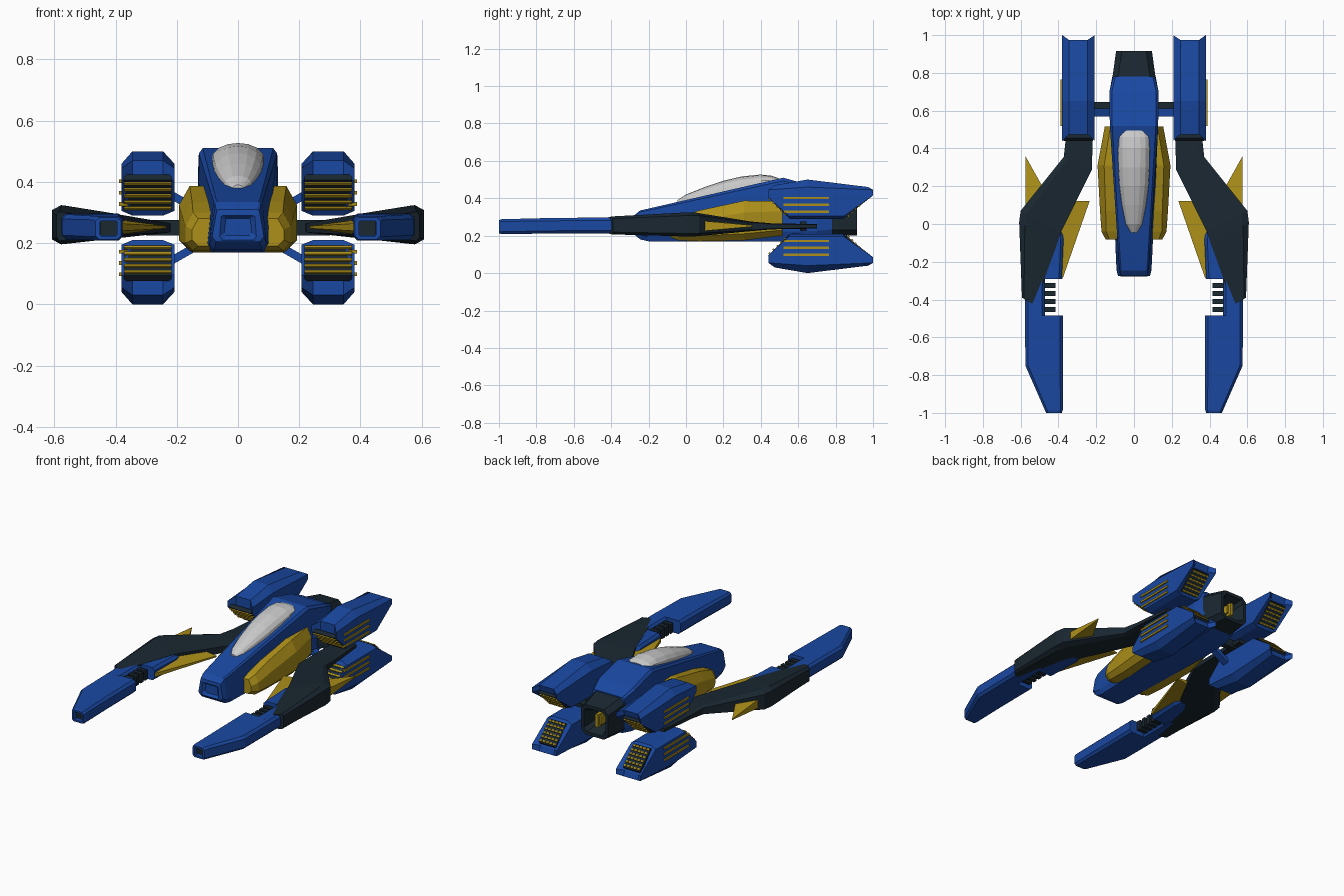
import bpy, bmesh, math
from mathutils import Vector, Matrix

if "Cube" in bpy.data.objects:
    bpy.data.objects.remove(bpy.data.objects["Cube"])

def material(name, rgb):
    m = bpy.data.materials.new(name)
    m.diffuse_color = (*rgb, 1)
    m.use_nodes = True
    m.node_tree.nodes["Principled BSDF"].inputs["Base Color"].default_value = m.diffuse_color
    return m

BLUE = material("blue", (0.01, 0.065, 0.36))
DARK = material("dark", (0.01, 0.02, 0.03))
GOLD = material("gold", (0.42, 0.28, 0.01))
MID = 0.25   # height of the plane that the nacelles are mirrored about

def finish(name, bm, mat, mirror=""):
    """Turn bm into an object; with 'z' in mirror, its z is measured from MID."""
    bmesh.ops.recalc_face_normals(bm, faces=bm.faces)
    me = bpy.data.meshes.new(name)
    bm.to_mesh(me)
    bm.free()
    ob = bpy.data.objects.new(name, me)
    bpy.context.collection.objects.link(ob)
    if mat:
        me.materials.append(mat)
    if "z" in mirror:
        ob.location.z = MID
    if mirror:
        mod = ob.modifiers.new("mirror", "MIRROR")
        mod.use_axis = ("x" in mirror, False, "z" in mirror)
        mod.use_mirror_merge = False
    return ob

def loft(name, rings, mat, mirror=""):
    bm = bmesh.new()
    vs = [[bm.verts.new(p) for p in r] for r in rings]
    n = len(rings[0])
    for a, b in zip(vs, vs[1:]):
        for i in range(n):
            j = (i + 1) % n
            bm.faces.new((a[i], a[j], b[j], b[i]))
    bm.faces.new(vs[0])
    bm.faces.new(vs[-1])
    return finish(name, bm, mat, mirror)

def add_box(bm, x, y, z, angle=0):
    """Box from x, y and z ranges, turned about the x axis round its centre."""
    c = Vector((sum(x) / 2, sum(y) / 2, sum(z) / 2))
    size = (x[1] - x[0], y[1] - y[0], z[1] - z[0], 1)
    bmesh.ops.create_cube(bm, size=1, matrix=Matrix.Translation(c)
                          @ Matrix.Rotation(angle, 4, 'X') @ Matrix.Diagonal(size))

def boxes(name, items, mat, mirror=""):
    bm = bmesh.new()
    for it in items:
        add_box(bm, *it)
    return finish(name, bm, mat, mirror)

def sec(y, x0, x1, z0, z1, c):
    """Chamfered rectangle across the y axis."""
    return [(x0 + c, y, z0), (x1 - c, y, z0), (x1, y, z0 + c), (x1, y, z1 - c),
            (x1 - c, y, z1), (x0 + c, y, z1), (x0, y, z1 - c), (x0, y, z0 + c)]

def hull(y, b, t, z0, z1):
    """Fuselage section: b and t are the half widths at bottom and top."""
    half = [(b * .85, z0), (b, z0 + .15 * (z1 - z0)), (t, z1 - .05 * (z1 - z0)), (t * .9, z1)]
    return [(x, y, z) for x, z in half] + [(-x, y, z) for x, z in reversed(half)]

# fuselage with recessed nose plate
loft("fuselage", [hull(-.265, .045, .04, .225, .28), hull(-.278, .06, .055, .21, .29),
                  hull(-.275, .085, .07, .205, .31), hull(-.245, .092, .075, .18, .335),
                  hull(-.2, .095, .08, .17, .345), hull(.52, .122, .128, .17, .51),
                  hull(.7, .13, .13, .185, .46), hull(.78, .115, .11, .2, .425)], BLUE)

# tail nozzle and its core
loft("tail_nozzle", [sec(.77, -.115, .115, .2, .42, .03), sec(.915, -.095, .095, .2, .39, .03),
                     sec(.915, -.075, .075, .22, .37, .02), sec(.82, -.05, .05, .25, .34, .02)], DARK)
boxes("nozzle_core", [((-.022, .022), (.81, .88), (.27, .32)),
                      ((-.01, .01), (.81, .895), (.255, .335))], GOLD)

# canopy, a faceted dome lofted along the sloping roof
canopy = []
for y, w, top in [(-.045, .018, .39), (0, .045, .42), (.1, .066, .46), (.2, .08, .494),
                  (.3, .086, .517), (.4, .088, .527), (.46, .084, .52), (.495, .066, .508)]:
    base = .335 + (y + .245) * .2
    canopy.append([(w * math.cos(math.pi * i / 8), y,
                    base + (top - base) * math.sin(math.pi * i / 8) ** .8) for i in range(9)])
loft("canopy", canopy, None)

# side pods
def pod(y, x, z0, z1, c):
    return [(.06, y, z0), (x - c, y, z0), (x, y, z0 + c), (x, y, z1 - 1.8 * c),
            (x - c, y, z1), (.06, y, z1)]
loft("side_pod", [pod(-.082, .15, .19, .28, .02), pod(-.04, .172, .175, .30, .025),
                  pod(.07, .18, .17, .335, .03), pod(.31, .193, .175, .387, .035),
                  pod(.515, .155, .2, .385, .03)], GOLD, "x")

# four engine nacelles: the flanks reach further than the middle at both ends
flank = [(.44, .195), (.65, .21), (1.0, .195), (1.0, .165), (.845, .055), (.55, .055), (.44, .155)]
core = [(.475, .22), (.65, .25), (.975, .21), (.965, .175), (.84, .04), (.555, .04), (.475, .15)]
loft("nacelle", [[(x, y, z) for y, z in p] for x, p in
                 [(.208, flank), (.245, core), (.345, core), (.38, flank)]], BLUE, "xz")

def slanted(p, q, t, off):
    """Point and turn on the slanted line p to q in the y-z plane, pushed out by off."""
    d = (Vector(q) - Vector(p)).normalized()
    c = Vector(p).lerp(Vector(q), t) + Vector((d.y, -d.x)) * off
    return c, math.atan2(d.y, d.x)

def grille(name, p, q, x, count, parts, off):
    length = (Vector(q) - Vector(p)).length
    c, a = slanted(p, q, .5, off)
    boxes(name + "_panel", [(x, (c.x - length / 2, c.x + length / 2),
                             (c.y - .012, c.y + .012), a)], DARK, "xz")
    bars, w = [], (x[1] - x[0]) / parts
    for i in range(count):
        c, a = slanted(p, q, (i + .5) / count, off * 1.0)
        s = -1 if off < 0 else 1
        c += Vector((math.sin(a), -math.cos(a))) * .013
        for k in range(parts):
            g = .12 * w if parts > 1 else 0
            bars.append(((x[0] + k * w + g, x[0] + (k + 1) * w - g),
                         (c.x - .005, c.x + .005), (c.y - .006, c.y + .006), a))
    boxes(name + "_bars", bars, GOLD, "xz")

# intake and exhaust grilles, and the slats on the outer flanks
grille("intake", (.447, .165), (.55, .065), (.217, .373), 5, 1, 0)
grille("exhaust", (.85, .057), (.962, .165), (.235, .355), 6, 5, 0)
boxes("flank_slat", [((.36, .388), (.52, .765), (z - .006, z + .006))
                     for z in (.078, .115, .152)], GOLD, "xz")

# struts between fuselage and nacelles
loft("diagonal_strut", [[(.1, y, .055), (.24, y, .135), (.24, y, .105), (.1, y, .025)]
                        for y in (.57, .612)], BLUE, "xz")
boxes("cross_strut", [((.08, .3), (.61, .645), (.225, .275))], DARK, "x")

# forward-swept arms, thin at the root and thick at the shoulder
arm = []
for (xi, yi, hi), (xo, yo, ho), zc in [((.22, .7, .012), (.34, .7, .012), .25),
                                       ((.22, .44, .013), (.36, .46, .016), .25),
                                       ((.222, .29, .015), (.372, .355, .026), .25),
                                       ((.385, -.04, .033), (.6, .07, .063), .26),
                                       ((.405, -.1, .037), (.608, .01, .064), .26),
                                       ((.525, -.43, .04), (.593, -.39, .048), .255)]:
    k = .85
    xm, ym = xi + (xo - xi) * k, yi + (yo - yi) * k
    arm.append([(xi, yi, zc - hi), (xm, ym, zc - ho), (xo, yo, zc - ho * .75),
                (xo, yo, zc + ho * .75), (xm, ym, zc + ho), (xi, yi, zc + hi)])
loft("arm", arm, DARK, "x")

# gun: sleeve, outer rail, coil and barrel with a hollow muzzle
loft("gun_sleeve", [sec(-.04, .38, .5, .22, .285, .015), sec(-.08, .373, .53, .215, .295, .015),
                    sec(-.29, .382, .53, .215, .295, .015)], BLUE, "x")
loft("gun_rail", [sec(y, .472, .577, .213, .297, .015) for y in (-.25, -.5)], BLUE, "x")
boxes("gun_coil", [((.415, .48), (y - .013, y + .013), (.225, .285))
                   for y in (-.325, -.367, -.41, -.452)], DARK, "x")
loft("gun_barrel", [sec(-.485, .377, .577, .213, .297, .015), sec(-.75, .377, .575, .211, .294, .015),
                    sec(-.985, .377, .472, .209, .288, .012), sec(-1.0, .382, .465, .212, .284, .012),
                    sec(-1.0, .395, .452, .224, .273, .004), sec(-.95, .395, .452, .224, .273, .004)],
     BLUE, "x")
boxes("muzzle", [((.396, .451), (-.975, -.94), (.225, .272))], DARK, "x")

# blades on the inside and outside of each arm: sharp tip, thicker root
def blade(name, tri, mat=GOLD):
    loft(name, [[(x, y, .252 + s * h) for x, y, h in tri] for s in (-1, 1)], mat, "x")
blade("inner_blade", [(.235, .122, .004), (.42, .122, .025), (.43, -.1, .03), (.378, -.29, .012)])
blade("outer_blade", [(.575, .36, .003), (.48, .19, .02), (.575, .06, .03)])
